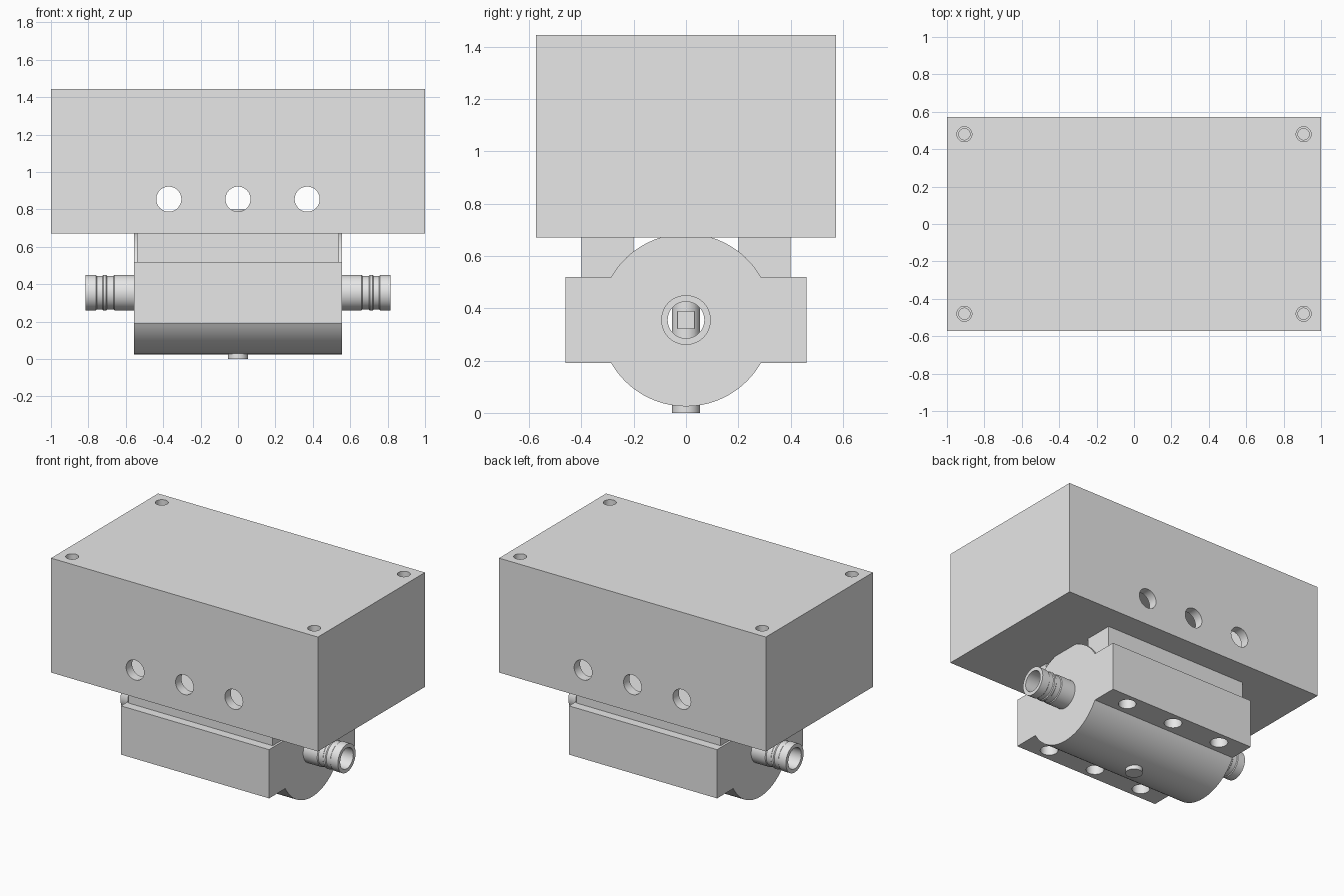
import bpy, bmesh, math
from mathutils import Matrix, Vector

if "Cube" in bpy.data.objects:
    bpy.data.objects.remove(bpy.data.objects["Cube"], do_unlink=True)

grey = bpy.data.materials.new("plain grey")
grey.use_nodes = True
grey.diffuse_color = (0.8, 0.8, 0.8, 1)
grey.node_tree.nodes["Principled BSDF"].inputs["Base Color"].default_value = (0.8, 0.8, 0.8, 1)

AXIS_Z = 0.355          # height of the bore axis
TURN = {"x": Matrix.Rotation(math.pi / 2, 4, "Y"),
        "y": Matrix.Rotation(math.pi / 2, 4, "X"),
        "z": Matrix.Identity(4)}


def add_box(bm, low, high):
    low, high = Vector(low), Vector(high)
    size = Matrix.Diagonal((*(high - low), 1))
    bmesh.ops.create_cube(bm, size=1, matrix=Matrix.Translation((low + high) / 2) @ size)


def add_rod(bm, centre, radius, length, axis):
    bmesh.ops.create_cone(bm, cap_ends=True, segments=48, radius1=radius, radius2=radius,
                          depth=length, matrix=Matrix.Translation(centre) @ TURN[axis])


def finish(bm, name, cutter=None):
    """Turn the bmesh into an object, subtracting an optional cutter bmesh."""
    bmesh.ops.recalc_face_normals(bm, faces=bm.faces)
    mesh = bpy.data.meshes.new(name)
    bm.to_mesh(mesh)
    bm.free()
    mesh.materials.append(grey)
    obj = bpy.data.objects.new(name, mesh)
    bpy.context.collection.objects.link(obj)
    bpy.ops.object.select_all(action="DESELECT")
    obj.select_set(True)
    bpy.context.view_layer.objects.active = obj
    if cutter:
        tool = finish(cutter, name + "_cutter")
        tool.hide_render = True
        bpy.ops.object.select_all(action="DESELECT")
        obj.select_set(True)
        bpy.context.view_layer.objects.active = obj
        mod = obj.modifiers.new("cut", "BOOLEAN")
        mod.object = tool
        mod.operation = "DIFFERENCE"
        mod.solver = "EXACT"
        mod.use_self = True
        bpy.ops.object.modifier_apply(modifier=mod.name)
        bpy.data.objects.remove(tool, do_unlink=True)
    bpy.ops.object.shade_smooth_by_angle(angle=math.radians(30))
    return obj


# Hollow enclosure with side ports and stepped screw holes in the lid
box, cut = bmesh.new(), bmesh.new()
add_box(box, (-1, -0.573, 0.67), (1, 0.573, 1.445))
add_box(cut, (-0.82, -0.51, 0.73), (0.82, 0.51, 1.38))
for x in (-0.37, 0, 0.37):
    add_rod(cut, (x, 0, 0.855), 0.067, 1.3, "y")
for x in (-0.907, 0.907):
    for y in (-0.48, 0.48):
        add_rod(cut, (x, y, 1.445), 0.04, 0.1, "z")
        add_rod(cut, (x, y, 1.445), 0.03, 0.5, "z")
finish(box, "enclosure", cut)

# Body: round core with side flanges, extruded along x
R, TOP, FLANGE, HALF = 0.33, 0.67, 0.46, 0.555
low_z, high_z = 0.19, 0.52
a_top = math.asin((TOP - AXIS_Z) / R)
a_hi = math.asin((high_z - AXIS_Z) / R)
a_lo = math.asin((low_z - AXIS_Z) / R)


def arc(start, end, steps):
    angles = [start + (end - start) * i / steps for i in range(steps + 1)]
    return [(R * math.cos(a), AXIS_Z + R * math.sin(a)) for a in angles]


side = arc(a_top, a_hi, 10) + [(FLANGE, high_z), (FLANGE, low_z)] + arc(a_lo, -math.pi / 2, 16)
outline = side + [(-y, z) for y, z in reversed(side[:-1])]
body, cut = bmesh.new(), bmesh.new()
face = body.faces.new([body.verts.new((-HALF, y, z)) for y, z in outline])
new = bmesh.ops.extrude_face_region(body, geom=[face])["geom"]
bmesh.ops.translate(body, vec=(2 * HALF, 0, 0),
                    verts=[v for v in new if isinstance(v, bmesh.types.BMVert)])
add_rod(cut, (0, 0, AXIS_Z), 0.07, 1.3, "x")
for x in (-0.37, 0, 0.37):
    for y in (-0.375, 0.375):
        add_rod(cut, (x, y, low_z), 0.055, 0.5, "z")
finish(body, "body", cut)

# Mounting plates either side of the core, under the enclosure
for name, s in (("front_plate", -1), ("back_plate", 1)):
    plate = bmesh.new()
    ys = sorted((0.2 * s, 0.4 * s))
    add_box(plate, (-0.54, ys[0], high_z), (0.54, ys[1], TOP))
    finish(plate, name)

# Vertical pin through the body with a square recess on each side
pin, cut = bmesh.new(), bmesh.new()
add_rod(pin, (0, 0, 0.4), 0.054, 0.8, "z")
for s in (-1, 1):
    xs = sorted((0.02 * s, 0.1 * s))
    add_box(cut, (xs[0], -0.032, AXIS_Z - 0.032), (xs[1], 0.032, AXIS_Z + 0.032))
finish(pin, "pin", cut)

# Tubular end connectors with shallow grooves
profile = [(0.54, 0.07), (0.54, 0.095), (0.66, 0.095), (0.665, 0.09), (0.7, 0.09),
           (0.705, 0.095), (0.72, 0.095), (0.725, 0.09), (0.755, 0.09), (0.76, 0.095),
           (0.815, 0.095), (0.815, 0.07)]
for name, s in (("right_connector", -1), ("left_connector", 1)):
    tube = bmesh.new()
    ring = [tube.verts.new((s * x, r, AXIS_Z)) for x, r in profile]
    edges = [tube.edges.new((ring[i - 1], ring[i])) for i in range(len(ring))]
    bmesh.ops.spin(tube, geom=ring + edges, cent=(0, 0, AXIS_Z), axis=(1, 0, 0),
                   angle=2 * math.pi, steps=48)
    bmesh.ops.remove_doubles(tube, verts=tube.verts, dist=0.0001)
    finish(tube, name)
